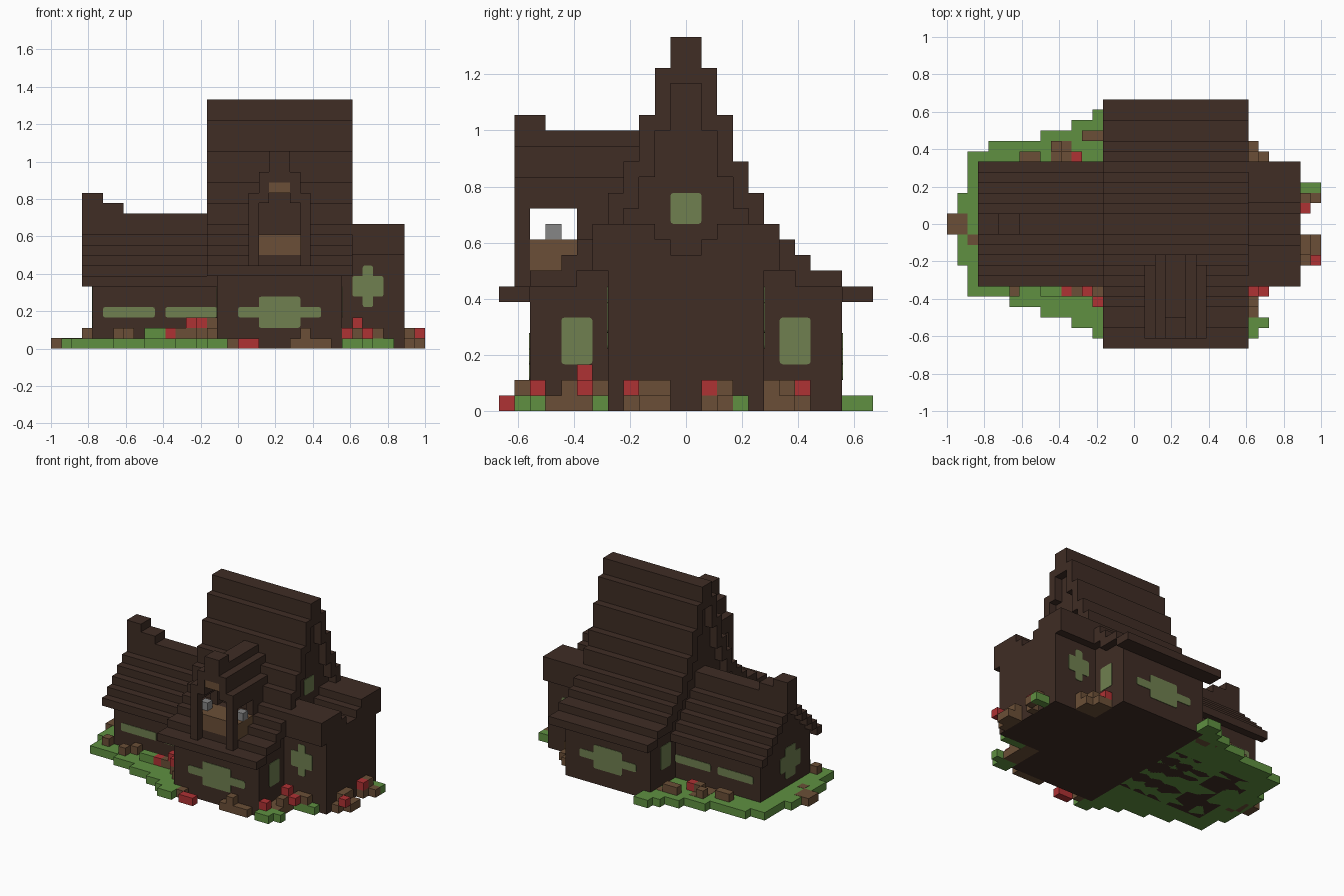
import bpy, bmesh
from mathutils import Vector

U = 1 / 18  # one block

cube = bpy.data.objects.get("Cube")
if cube:
    bpy.data.objects.remove(cube, do_unlink=True)


def material(name, r, g, b):
    m = bpy.data.materials.new(name)
    m.use_nodes = True
    m.diffuse_color = (r, g, b, 1)
    m.node_tree.nodes["Principled BSDF"].inputs["Base Color"].default_value = (r, g, b, 1)
    return m


TIMBER = material("dark timber", .05, .026, .018)
WOOD = material("light wood", .147, .078, .038)
GRASS = material("grass green", .115, .28, .053)
GLASS = material("window green", .16, .215, .08)
RED = material("flower red", .43, .032, .034)
STONE = material("lantern grey", .24, .24, .24)


def add_box(bm, x0, x1, y0, y1, z0, z1):
    lo, hi = Vector((x0, y0, z0)) * U, Vector((x1, y1, z1)) * U
    made = bmesh.ops.create_cube(bm, size=1)["verts"]
    for v in made:
        v.co = (lo + hi) / 2 + v.co * (hi - lo)
    return made


def part(name, mat, boxes, round_axis=None):
    bm = bmesh.new()
    for b in boxes:
        verts = add_box(bm, *b)
        if round_axis is not None:
            # soften only the corners seen face on
            edges = {e for v in verts for e in v.link_edges}
            corners = [e for e in edges
                       if abs((e.verts[0].co - e.verts[1].co).normalized()[round_axis]) > .9]
            bmesh.ops.bevel(bm, geom=corners, offset=.2 * U, segments=2,
                            profile=.5, affect='EDGES')
    me = bpy.data.meshes.new(name)
    bm.to_mesh(me)
    bm.free()
    me.materials.append(mat)
    ob = bpy.data.objects.new(name, me)
    bpy.context.scene.collection.objects.link(ob)
    return ob


def mirrored(x0, x1, a, b, z0, z1):
    """A box on both sides of the ridge; one box if it straddles it."""
    if a == 0:
        return [(x0, x1, -b, b, z0, z1)]
    return [(x0, x1, a, b, z0, z1), (x0, x1, -b, -a, z0, z1)]


def stepped_house(name, steps, roof_x, wall_x, wall_y):
    """Steps are (inner, outer, underside, top) courses of the roof."""
    roof, wall = [], []
    for a, b, under, top in steps:
        roof += mirrored(*roof_x, a, b, under, top)
        if a < wall_y:
            wall += mirrored(*wall_x, a, min(b, wall_y), 0, under)
    part(name + "_roof", TIMBER, roof)
    part(name + "_walls", TIMBER, wall)


# Tall main hall, roof ridge running side to side
stepped_house("main_hall", [
    (0, 1, 21, 24), (1, 2, 18, 22), (2, 3, 15, 19), (3, 4, 13, 16), (4, 5, 11, 14),
    (5, 6, 10, 12), (6, 7, 9, 11), (7, 8, 8, 10), (8, 10, 8, 9), (10, 12, 7, 8)],
    (-3, 11), (-2, 10), 10)

# Low wing on the right-hand side
stepped_house("low_wing", [(0, 1, 11, 13)] + [(i, i + 1, 11 - i, 12 - i) for i in range(1, 6)],
              (-15, -2), (-14, -2), 5)

# Side wing with a valley roof
stepped_house("valley_wing", [(0, 1, 9, 10), (1, 2, 9, 11), (2, 6, 9, 12)],
              (10, 16), (10, 16), 5)

part("chimney", TIMBER, [(-15, -13, -1, 1, 12, 15), (-13, -11, -1, 1, 12, 14)])

# Dormer with open balcony
CX = 4
dormer = [(CX - 1, CX + 1, -11, -2, 16, 18), (CX - 1, CX + 1, -11, -9, 18, 19)]
posts, lanterns = [], []
for s in (-1, 1):
    for inner, outer, z0, z1, back in ((1, 2, 14, 17, -3), (2, 3, 13, 15, -4)):
        x0, x1 = sorted((CX + s * inner, CX + s * outer))
        dormer.append((x0, x1, -11, back, z0, z1))
    posts += [(x0, x1, -11, -10, 8, 13), (x0, x1, -7, -4, 8, 13)]
    lanterns.append((x0, x1, -9, -8, 11, 12))
part("dormer_roof", TIMBER, dormer)
part("dormer_posts", TIMBER, posts)
part("dormer_back", TIMBER, [(2, 6, -6, -4, 8, 14), (3, 5, -6, -3, 14, 16)])
part("balcony", WOOD, [(1, 7, -10, -7, 9, 11)])
part("dormer_beam", WOOD, [(3, 5, -10.9, -10, 15, 16)])
part("lanterns", STONE, lanterns)

# Windows: thin plates on the walls
T = .06


def windows_y(name, wall, rects, sides=(-1, 1)):
    boxes = []
    for s in sides:
        y = s * wall
        boxes += [(x0, x1, y - T, y + T, z0, z1) for x0, x1, z0, z1 in rects]
    part(name, GLASS, boxes, 1)


def windows_x(name, wall, rects):
    part(name, GLASS, [(wall - T, wall + T, y0, y1, z0, z1) for y0, y1, z0, z1 in rects], 0)


windows_y("hall_windows", 10, [(0, 8, 3, 4), (2, 6, 2, 5)])
windows_y("low_wing_windows", 5, [(-13, -8, 3, 4), (-7, -2, 3, 4)])
windows_y("valley_wing_windows", 5, [(11, 14, 5, 7), (12, 13, 4, 8)])
tall = [(6, 8, 3, 6), (-8, -6, 3, 6)]
windows_x("hall_left_windows", 10, tall + [(-1, 1, 12, 14)])
windows_x("hall_right_windows", -2, tall)
windows_x("low_wing_end_window", -14, [(-3, 1, 3, 5), (-2, 0, 2, 6)])

# Lawn in stepped strips
lawn = [(-17, -16, -4, 3, 0, 1)]
for x0, x1, front, back in ((-16, -14, 7, 7), (-14, -12, 7, 8), (-12, -9, 8, 8),
                            (-9, -6, 9, 9), (-6, -4, 10, 10), (-4, -2, 11, 11)):
    lawn.append((x0, x1, -front, back, 0, 1))
lawn += [(-3, -1, -12, -10, 0, 1), (-3, -1, 10, 12, 0, 1), (16, 18, 3, 4, 0, 1),
         (10, 12, -11, -9, 0, 1), (12, 13, -10, -9, 0, 1), (12, 15, -6, -5, 0, 1)]
part("lawn", GRASS, lawn)
part("hedge", GRASS, [(-9, -7, -7, -6, 1, 2), (16, 17, 3, 4, 0, 1)])

# Bare earth, path and stems
E = .03
earth = [(-18, -16, -1, 1, 0, 1 + E), (-16, -15, -2, -1, 0, 1 + E),
         (-8, -6, 5, 8, 0, 1 + E), (-5, -2, 8, 9, 0, 1 + E),
         (-1, 0, -11, -10, 0, 1), (5, 9, -11, -10, 0, 1),
         (10, 12, 5, 8, 0, 1), (12, 13, 5, 7, 0, 1),
         (10, 12, -9, -5, 0, 1), (16, 17, -4, -1, 0, 1),
         (17, 18, -3, -1, 0, 1), (16, 17, 1, 2, 0, 1), (17, 18, 2, 3, 0, 1)]
part("earth", WOOD, earth)


def blocks(name, mat, cells):
    part(name, mat, [(x, x + w, y, y + 1, z, z + 1) for x, y, z, w in cells])


blocks("stems", WOOD, [
    (-15, -6, 1, 1), (-12, -7, 1, 1), (-11, -6, 1, 1), (-6, -7, 1, 3), (-4, -8, 1, 2),
    (-3, -9, 1, 1), (-3, -8, 2, 1), (-11, 6, 1, 2), (-8, 7, 1, 1), (-7, 6, 1, 1),
    (-5, 8, 1, 2), (6, -11, 1, 1), (11, -7, 1, 1), (11, -8, 1, 1), (12, -6, 1, 2),
    (11, 6, 1, 1), (12, 5, 1, 1), (16, -3, 1, 1), (16, -2, 1, 1), (16, 2, 1, 1)])
blocks("flowers", RED, [
    (0, -12, 0, 2), (-7, -7, 1, 1), (-5, -7, 2, 1), (-4, -8, 2, 1), (-6, 6, 1, 1),
    (10, -10, 1, 1), (11, -7, 2, 1), (12, -7, 1, 1), (17, -4, 1, 1), (16, 1, 1, 1),
    (10, 7, 1, 1)])
